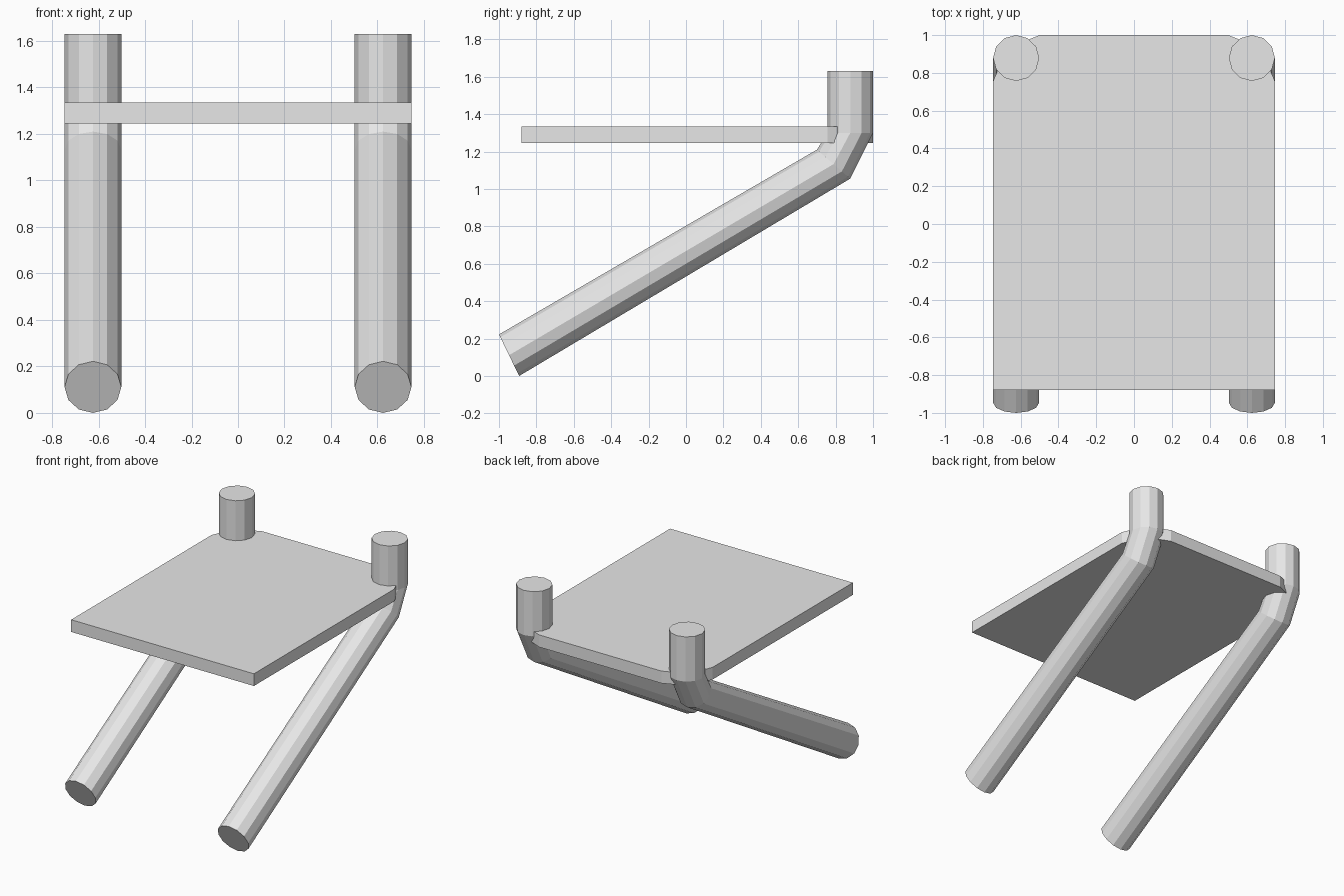
import bpy, bmesh, math
from mathutils import Vector

if "Cube" in bpy.data.objects:
    bpy.data.objects.remove(bpy.data.objects["Cube"])

grey = bpy.data.materials.new("light grey")
grey.diffuse_color = (0.8, 0.8, 0.8, 1)
grey.use_nodes = True
grey.node_tree.nodes["Principled BSDF"].inputs["Base Color"].default_value = grey.diffuse_color


def finish(bm, name):
    bmesh.ops.recalc_face_normals(bm, faces=bm.faces)
    mesh = bpy.data.meshes.new(name)
    bm.to_mesh(mesh)
    bm.free()
    mesh.materials.append(grey)
    obj = bpy.data.objects.new(name, mesh)
    bpy.context.collection.objects.link(obj)
    return obj


# Bent tubes: each ring is given by its inner and outer (y, z) points
RINGS = [((0.757, 1.63), (1.0, 1.63)),
         ((0.757, 1.30), (1.0, 1.30)),
         ((0.70, 1.21), (0.878, 1.055)),
         ((-1.0, 0.222), (-0.892, 0.0))]
SIDES, RADIUS, TUBE_X = 12, 0.122, 0.624


def tube(name, x):
    bm = bmesh.new()
    loops = []
    for inner, outer in RINGS:
        a, b = Vector((x, *inner)), Vector((x, *outer))
        mid, half = (a + b) / 2, (b - a) / 2
        loops.append([bm.verts.new(mid + half * math.sin(t) + Vector((RADIUS * math.cos(t), 0, 0)))
                      for t in (2 * math.pi * i / SIDES for i in range(SIDES))])
    for p, q in zip(loops, loops[1:]):
        for i in range(SIDES):
            j = (i + 1) % SIDES
            bm.faces.new((p[i], p[j], q[j], q[i]))
    bm.faces.new(loops[0])
    bm.faces.new(loops[-1])
    return finish(bm, name)


tube("left_tube", -TUBE_X)
tube("right_tube", TUBE_X)

# Flat panel with rounded back corners (two segments each)
half = [(0.746, -0.88)]
for k in range(3):
    t = math.radians(45 * k)
    half.append((0.5 + 0.246 * math.cos(t), 0.756 + 0.244 * math.sin(t)))
outline = half + [(-x, y) for x, y in reversed(half)]
bm = bmesh.new()
base = bm.faces.new([bm.verts.new((x, y, 1.245)) for x, y in outline])
ext = bmesh.ops.extrude_face_region(bm, geom=[base], use_keep_orig=True)
bmesh.ops.translate(bm, vec=(0, 0, 0.09),
                    verts=[v for v in ext["geom"] if isinstance(v, bmesh.types.BMVert)])
finish(bm, "panel")
